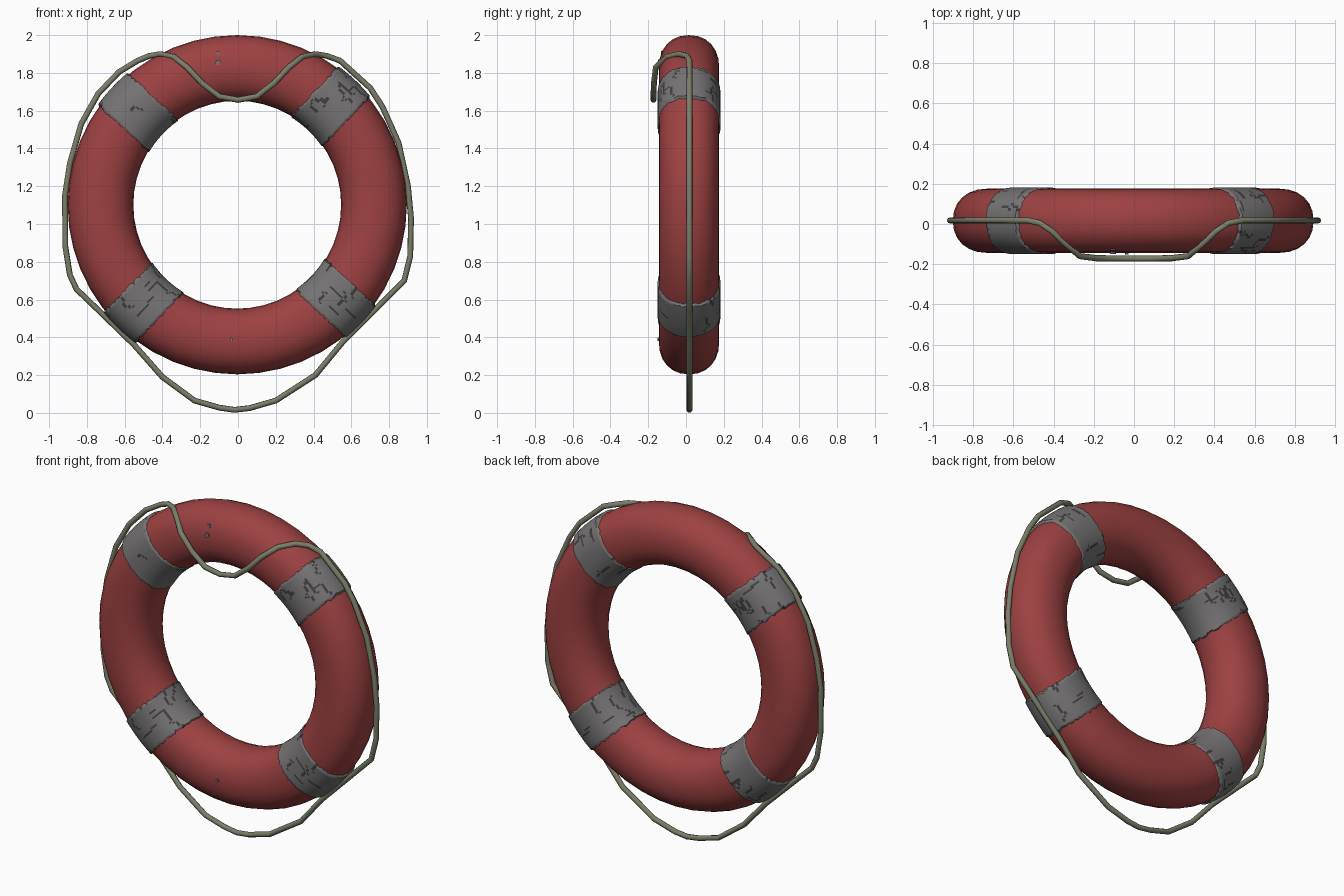
import bpy, math, random
from math import sin, cos, pi, radians
from mathutils import Vector

random.seed(4)
if "Cube" in bpy.data.objects:
    bpy.data.objects.remove(bpy.data.objects["Cube"], do_unlink=True)

CENTRE = Vector((-0.004, 0.016, 1.102))
MAJOR, RADIAL, DEPTH = 0.724, 0.174, 0.16


def material(name, colour):
    m = bpy.data.materials.new(name)
    m.use_nodes = True
    m.diffuse_color = (*colour, 1)
    bsdf = m.node_tree.nodes["Principled BSDF"]
    bsdf.inputs["Base Color"].default_value = (*colour, 1)
    bsdf.inputs["Roughness"].default_value = 0.8
    return m


red = material("faded red", (0.34, 0.053, 0.054))
grey = material("tape grey", (0.18, 0.172, 0.172))
dark = material("crease grey", (0.055, 0.052, 0.052))
olive = material("rope olive", (0.2, 0.21, 0.145))


def section(t, grow=0.0):
    """Slightly squared oval: distance from the ring centre, and depth."""
    p = 2 / 2.2
    c, s = cos(t), sin(t)
    rho = MAJOR + (RADIAL + grow) * math.copysign(abs(c) ** p, c)
    return rho, (DEPTH + grow) * math.copysign(abs(s) ** p, s)


def ring_point(angle, rho, y):
    return CENTRE + Vector((rho * cos(angle), y, rho * sin(angle)))


def make(name, verts, faces, mats):
    me = bpy.data.meshes.new(name)
    me.from_pydata(verts, [], faces)
    for m in mats:
        me.materials.append(m)
    ob = bpy.data.objects.new(name, me)
    bpy.context.collection.objects.link(ob)
    return ob


def smooth(ob):
    bpy.ops.object.select_all(action="DESELECT")
    bpy.context.view_layer.objects.active = ob
    ob.select_set(True)
    bpy.ops.object.shade_smooth_by_angle(angle=radians(50))


def grid_faces(rows, cols, wrap):
    """Quads over a grid whose columns close into a loop."""
    faces = []
    for i in range(rows if wrap else rows - 1):
        for j in range(cols):
            k, n = (i + 1) % rows, (j + 1) % cols
            faces.append((i * cols + j, i * cols + n, k * cols + n, k * cols + j))
    return faces


# Float ring
SEG, SIDES = 48, 24
verts = [ring_point(2 * pi * i / SEG, *section(2 * pi * j / SIDES))
         for i in range(SEG) for j in range(SIDES)]
smooth(make("float_ring", verts, grid_faces(SEG, SIDES, True), [red]))


# Tape bands: straight-sided sleeves with ragged edges and dark creases
def tape_band(name, degrees, half=0.118):
    rows, cols = 25, 72
    rag = [[random.uniform(-0.006, 0.006) for _ in range(cols)] for _ in range(2)]
    verts = []
    for i in range(rows):
        f = 2 * i / (rows - 1) - 1
        for j in range(cols):
            t = 2 * pi * j / cols
            edge = abs(f) == 1
            rho, y = section(t, -0.004 if edge else 0.006)
            if not edge:
                rho += 0.004 * max(0, cos(t))
            w = f * half + (rag[int(f > 0)][j] if abs(f) > 0.9 else 0)
            verts.append(ring_point(radians(degrees) + math.asin(w / rho), rho, y))
    ob = make(name, verts, grid_faces(rows, cols, False), [grey, dark])
    cells = set()
    for _ in range(13):                       # long folds across the band
        i, j = random.randrange(rows), random.randrange(cols)
        for _ in range(random.randint(5, 13)):
            cells.add((i, j % cols))
            i += 1
            if random.random() < 0.3:
                j += random.choice((-1, 1))
                cells.add((i, j % cols))
    for _ in range(7):                        # short tears along the tube
        i, j = random.randrange(2, rows - 3), random.randrange(cols)
        cells.update((i, (j + n) % cols) for n in range(random.randint(3, 6)))
    for i, j in cells:
        if i < rows - 1:
            ob.data.polygons[i * cols + j].material_index = 1
    smooth(ob)


for name, degrees in (("upper_left_band", 46.5), ("upper_right_band", 137),
                      ("lower_right_band", 226.3), ("lower_left_band", -43.5)):
    tape_band(name, degrees)

# Grab rope: hangs over the front at the top, loops slack below
Y = 0.018
dip = [(0, -0.172, 1.657), (0.1, -0.172, 1.675), (0.19, -0.17, 1.745),
       (0.27, -0.16, 1.83), (0.34, -0.1, 1.885), (0.41, -0.035, 1.9),
       (0.47, 0.005, 1.89)]
right_side = [(-0.53, 1.865), (-0.63, 1.805), (-0.74, 1.69), (-0.83, 1.53),
              (-0.89, 1.32), (-0.916, 1.15), (-0.914, 0.88), (-0.89, 0.73),
              (-0.855, 0.655), (-0.72, 0.525), (-0.55, 0.36), (-0.4, 0.19),
              (-0.23, 0.065), (-0.1, 0.028)]
left_side = [(0.54, 1.865), (0.7, 1.72), (0.765, 1.62), (0.85, 1.43),
             (0.9, 1.2), (0.916, 1.03), (0.912, 0.83), (0.88, 0.7),
             (0.71, 0.53), (0.55, 0.37), (0.41, 0.2), (0.2, 0.065), (0.06, 0.025)]
path = dip + [(x, Y, z) for x, z in left_side] + [(-0.02, Y, 0.016)]
path += [(x, Y, z) for x, z in reversed(right_side)]
path += [(-x, y, z) for x, y, z in reversed(dip[1:])]
cu = bpy.data.curves.new("grab_rope", "CURVE")
cu.dimensions = "3D"
cu.bevel_depth = 0.0155
cu.bevel_resolution = 2
sp = cu.splines.new("POLY")
sp.points.add(len(path) - 1)
for p, co in zip(sp.points, path):
    p.co = (*co, 1)
sp.use_cyclic_u = True
cu.materials.append(olive)
rope = bpy.data.objects.new("grab_rope", cu)
bpy.context.collection.objects.link(rope)
bpy.ops.object.select_all(action="DESELECT")
bpy.context.view_layer.objects.active = rope
rope.select_set(True)
bpy.ops.object.convert(target="MESH")
smooth(bpy.context.object)

# Small scuffs on the front
for n, (x, z, r) in enumerate([(-0.105, 1.905, 0.012), (-0.105, 1.855, 0.015),
                               (-0.035, 0.39, 0.009)]):
    rho = math.hypot(x - CENTRE.x, z - CENTRE.z)
    y = CENTRE.y - DEPTH * math.sqrt(1 - ((rho - MAJOR) / RADIAL) ** 2) - 0.004
    bpy.ops.mesh.primitive_cylinder_add(vertices=7, radius=r, depth=0.008,
                                        location=(x, y, z), rotation=(pi / 2, 0, 0))
    bpy.context.object.name = f"scuff_{n + 1}"
    bpy.context.object.data.materials.append(grey)
